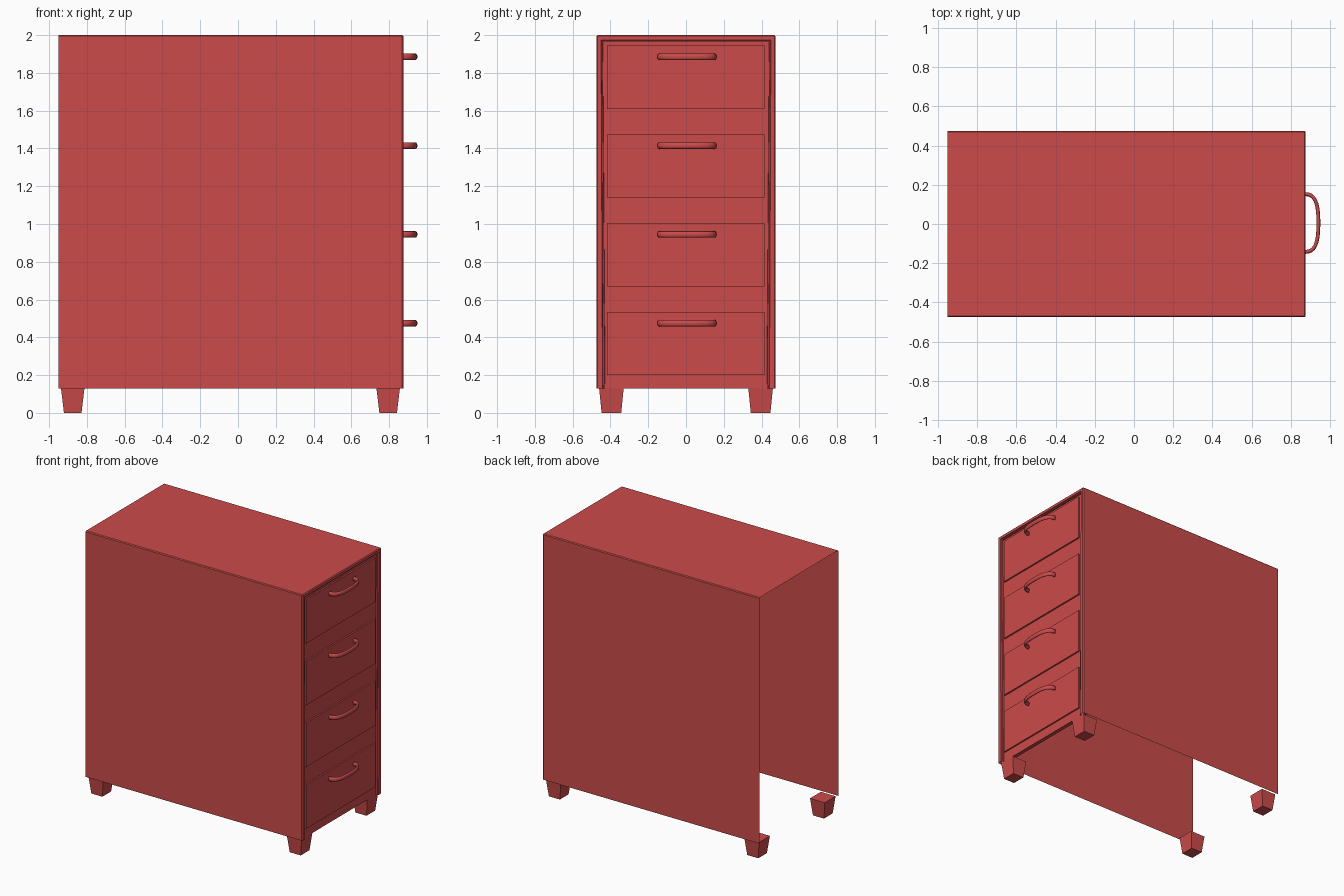
import bpy, bmesh, math
from mathutils import Matrix, Vector

cube = bpy.data.objects.get("Cube")
if cube:
    bpy.data.objects.remove(cube)

red = bpy.data.materials.new("cabinet_red")
red.use_nodes = True
colour = (0.60, 0.07, 0.07, 1)
red.diffuse_color = colour
red.node_tree.nodes["Principled BSDF"].inputs["Base Color"].default_value = colour

BACK, FRONT, HALF, BASE, TOP = -0.95, 0.875, 0.475, 0.13, 2.0
PANEL = FRONT - 0.018


def finish(bm, name, smooth=False):
    mesh = bpy.data.meshes.new(name)
    bm.to_mesh(mesh)
    bm.free()
    mesh.materials.append(red)
    obj = bpy.data.objects.new(name, mesh)
    bpy.context.collection.objects.link(obj)
    for p in mesh.polygons:
        p.use_smooth = smooth
    return obj


def box(bm, lo, hi):
    lo, hi = Vector(lo), Vector(hi)
    m = Matrix.Translation((lo + hi) / 2) @ Matrix.Diagonal((*(hi - lo), 1))
    return bmesh.ops.create_cube(bm, size=1, matrix=m)["verts"]


def facing(bm, direction):
    return [f for f in bm.faces if f.normal.dot(Vector(direction)) > 0.9]


# Thin shell, open at the back and underneath, with a stepped front frame
bm = bmesh.new()
box(bm, (BACK, -HALF, BASE), (FRONT, HALF, TOP))
bm.normal_update()
bmesh.ops.delete(bm, geom=facing(bm, (-1, 0, 0)) + facing(bm, (0, 0, -1)),
                 context="FACES_ONLY")
edges = [e for e in bm.edges if len(e.link_faces) == 2]
bmesh.ops.bevel(bm, geom=edges, offset=0.006, segments=1, affect="EDGES")
bm.normal_update()
front = max(facing(bm, (1, 0, 0)), key=lambda f: f.calc_area())
for thickness, depth in ((0.027, 0), (0.004, -0.008), (0.008, 0), (0.002, -0.01)):
    bmesh.ops.inset_region(bm, faces=[front], thickness=thickness, depth=depth)
finish(bm, "cabinet_shell")

# Lower rail behind the front frame
bm = bmesh.new()
box(bm, (FRONT - 0.05, -HALF + 0.01, BASE + 0.002), (FRONT - 0.02, HALF - 0.01, BASE + 0.03))
finish(bm, "lower_rail")

# Tapered feet
for side, y in (("right", -0.395), ("left", 0.395)):
    for end, x in (("back", -0.875), ("front", 0.795)):
        bm = bmesh.new()
        for v in box(bm, (x - 0.062, y - 0.065, 0), (x + 0.062, y + 0.065, BASE)):
            if v.co.z < 0.01:
                v.co.x = x + (v.co.x - x) * 0.75
                v.co.y = y + (v.co.y - y) * 0.8
        finish(bm, f"{end}_{side}_foot")


# Bowed pull handle: an oval section swept along a rounded arc
def handle(name, z, steps=16, sides=12):
    bm = bmesh.new()
    rings = []
    for i in range(steps + 1):
        a = math.pi * i / steps
        c, s = math.cos(a), math.sin(a)
        y = 0.005 + 0.148 * math.copysign(abs(c) ** 0.75, c)
        x = PANEL + 0.083 * max(s, 0) ** 0.6
        out = Vector((s, c, 0))
        rings.append([bm.verts.new(Vector((x, y, z)) + out * 0.01 * math.cos(t)
                                   + Vector((0, 0, 0.017 * math.sin(t))))
                      for t in (math.tau * k / sides for k in range(sides))])
    for a, b in zip(rings, rings[1:]):
        for k in range(sides):
            n = (k + 1) % sides
            bm.faces.new((a[k], a[n], b[n], b[k]))
    bm.faces.new(rings[0])
    bm.faces.new(rings[-1])
    bmesh.ops.recalc_face_normals(bm, faces=bm.faces)
    finish(bm, name, True)


# Four drawer fronts with their handles
for i in range(4):
    z = 0.20 + 0.47 * i
    if i == 3:
        z = 1.61
    bm = bmesh.new()
    box(bm, (PANEL - 0.01, -0.418, z), (PANEL + 0.012, 0.415, z + 0.335))
    finish(bm, f"drawer_front_{i + 1}")
    handle(f"drawer_handle_{i + 1}", z + 0.275)
